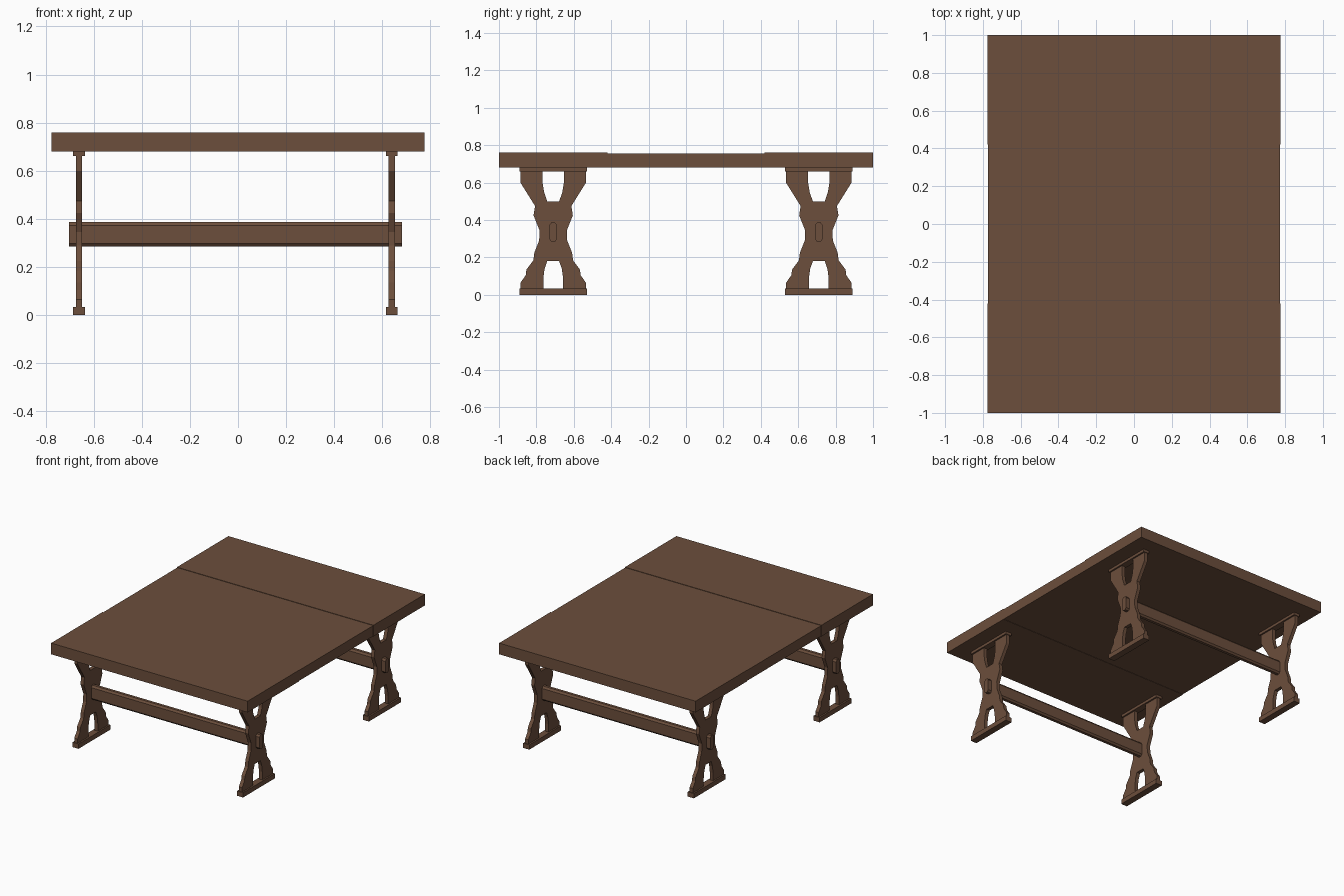
import bpy, bmesh

if "Cube" in bpy.data.objects:
    bpy.data.objects.remove(bpy.data.objects["Cube"])

wood = bpy.data.materials.new("brown wood")
wood.diffuse_color = (0.150, 0.077, 0.045, 1)
wood.use_nodes = True
wood.node_tree.nodes["Principled BSDF"].inputs["Base Color"].default_value = wood.diffuse_color


def finish(name, bm):
    bmesh.ops.recalc_face_normals(bm, faces=bm.faces)
    me = bpy.data.meshes.new(name)
    bm.to_mesh(me)
    bm.free()
    me.materials.append(wood)
    ob = bpy.data.objects.new(name, me)
    bpy.context.collection.objects.link(ob)
    return ob


def extrude_x(name, profile, x0, x1, cy=0):
    """Extrude a (y, z) outline from x0 to x1."""
    bm = bmesh.new()
    face = bm.faces.new([bm.verts.new((x0, cy + y, z)) for y, z in profile])
    ext = bmesh.ops.extrude_face_region(bm, geom=[face])["geom"]
    verts = [v for v in ext if isinstance(v, bmesh.types.BMVert)]
    bmesh.ops.translate(bm, verts=verts, vec=(x1 - x0, 0, 0))
    return finish(name, bm)


def box(name, x0, x1, y0, y1, z0, z1):
    return extrude_x(name, [(y0, z0), (y1, z0), (y1, z1), (y0, z1)], x0, x1)


# Tabletop: two end panels and a slightly thinner middle leaf
box("tabletop_front", -0.776, 0.776, -1, -0.42, 0.68, 0.76)
box("tabletop_leaf", -0.774, 0.774, -0.42, 0.42, 0.682, 0.757)
box("tabletop_back", -0.776, 0.776, 0.42, 1, 0.68, 0.76)

# Trestle outline: outer edge going up, upper notch going down, lower notch going up
outer = [(0.175, 0.03), (0.175, 0.065), (0.147, 0.105), (0.143, 0.135),
         (0.106, 0.185), (0.101, 0.225), (0.075, 0.29), (0.073, 0.345),
         (0.085, 0.375), (0.105, 0.425), (0.097, 0.475), (0.175, 0.60), (0.175, 0.67)]
upper = [(0.057, 0.67), (0.057, 0.60), (0.049, 0.55), (0.032, 0.50)]
lower = [(0.032, 0.18), (0.046, 0.14), (0.053, 0.09), (0.053, 0.03)]
left = outer + upper
right = [(-y, z) for y, z in reversed(left)]
trestle = left + right + [(-y, z) for y, z in reversed(lower)] + lower

# Stretcher section: a tall bar with chamfered edges
bar = [(-0.02, 0.297), (-0.01, 0.285), (0.01, 0.285), (0.02, 0.297),
       (0.02, 0.373), (0.01, 0.387), (-0.01, 0.387), (-0.02, 0.373)]

for end, cy in (("front", -0.71), ("back", 0.71)):
    for side, cx in (("left", -0.661), ("right", 0.639)):
        tag = f"{end}_{side}"
        extrude_x(f"trestle_{tag}", trestle, cx - 0.013, cx + 0.013, cy)
        box(f"foot_{tag}", cx - 0.024, cx + 0.024, cy - 0.18, cy + 0.18, 0, 0.034)
        box(f"cap_{tag}", cx - 0.024, cx + 0.024, cy - 0.18, cy + 0.18, 0.661, 0.681)
    extrude_x(f"stretcher_{end}", bar, -0.703, 0.681, cy)
